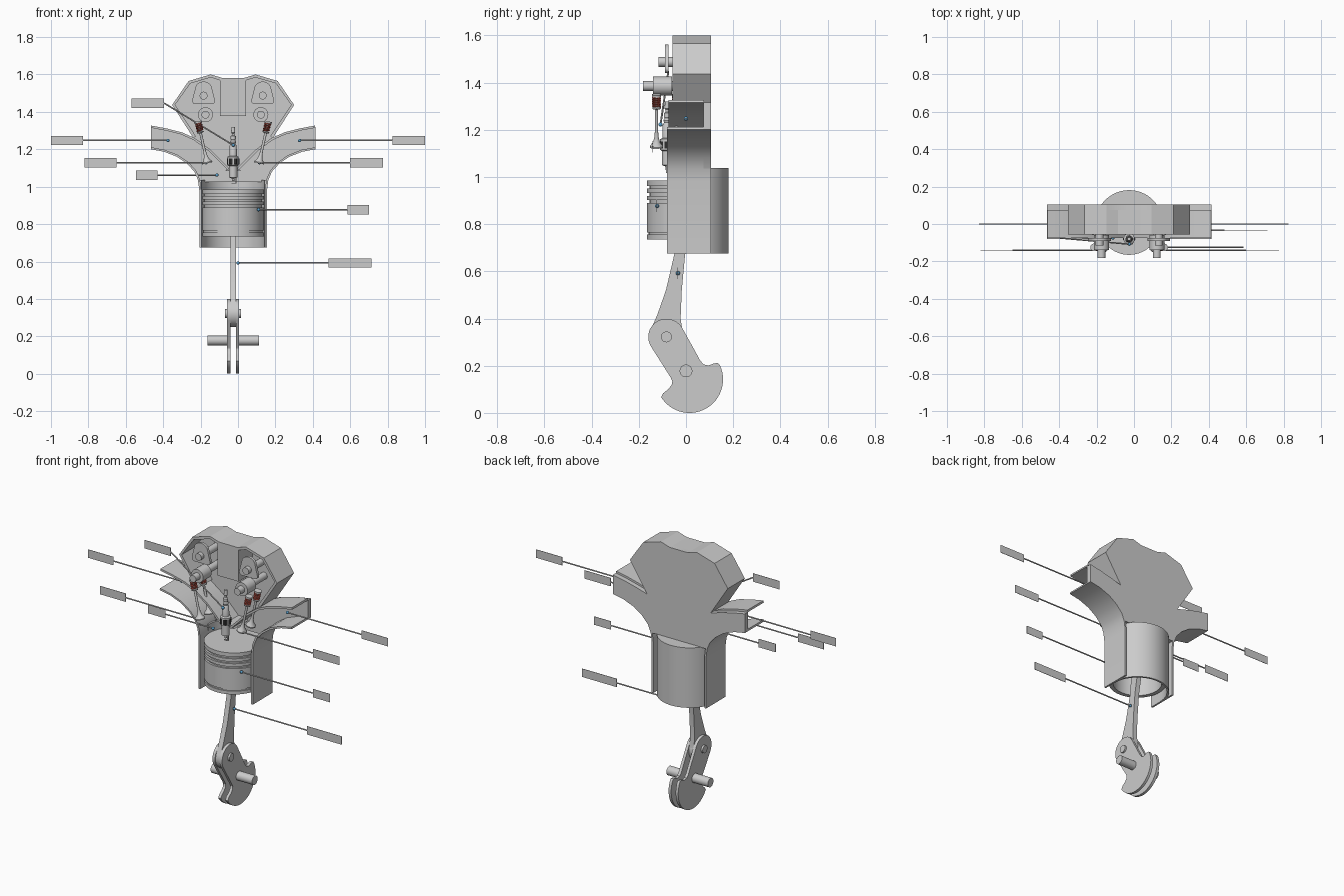
import bpy, bmesh, math
from math import sin, cos, pi, radians
from mathutils import Vector

if "Cube" in bpy.data.objects:
    bpy.data.objects.remove(bpy.data.objects["Cube"])

CX = -0.026  # engine centre line


def material(name, rgb):
    m = bpy.data.materials.new(name)
    m.diffuse_color = (*rgb, 1)
    m.use_nodes = True
    m.node_tree.nodes["Principled BSDF"].inputs["Base Color"].default_value = m.diffuse_color
    return m


RED = material("spring_red", (0.6, 0.1, 0.07))
BLUE = material("marker_blue", (0.1, 0.35, 0.6))
BLACK = material("plug_black", (0.03, 0.03, 0.03))


def finish(name, bm, mat=None):
    bmesh.ops.recalc_face_normals(bm, faces=bm.faces)
    me = bpy.data.meshes.new(name)
    bm.to_mesh(me)
    bm.free()
    ob = bpy.data.objects.new(name, me)
    bpy.context.collection.objects.link(ob)
    if mat:
        me.materials.append(mat)
    return ob


def prism(name, pts, axis, a, b, mat=None):
    """Extrude a 2D outline along x (pts = y,z), y (pts = x,z) or z (pts = x,y)."""
    place = {"x": lambda p, d: (d, p[0], p[1]),
             "y": lambda p, d: (p[0], d, p[1]),
             "z": lambda p, d: (p[0], p[1], d)}[axis]
    bm = bmesh.new()
    face = bm.faces.new([bm.verts.new(place(p, a)) for p in pts])
    ext = bmesh.ops.extrude_face_region(bm, geom=[face])["geom"]
    move = Vector(place((0, 0), b - a))
    bmesh.ops.translate(bm, vec=move, verts=[v for v in ext if isinstance(v, bmesh.types.BMVert)])
    return finish(name, bm, mat)


def ribbon(name, pts, t, a, b):
    """Wall of thickness t following an open path in x,z."""
    pts = [Vector(p) for p in pts]
    side = []
    for i, p in enumerate(pts):
        d = (pts[min(i + 1, len(pts) - 1)] - pts[max(i - 1, 0)]).normalized()
        side.append(p + Vector((-d.y, d.x)) * t)
    return prism(name, pts + side[::-1], "y", a, b)


def lathe(name, profile, base, axis=(0, 0, 1), mat=None, steps=40):
    """Spin a (radius, height) profile round an axis through base."""
    bm = bmesh.new()
    vs = [bm.verts.new((r, 0, h)) for r, h in profile]
    es = [bm.edges.new(e) for e in zip(vs, vs[1:])]
    bmesh.ops.spin(bm, geom=vs + es, cent=(0, 0, 0), axis=(0, 0, 1), angle=2 * pi, steps=steps)
    bmesh.ops.remove_doubles(bm, verts=bm.verts, dist=1e-5)
    rot = Vector((0, 0, 1)).rotation_difference(Vector(axis))
    for v in bm.verts:
        v.co = rot @ v.co + Vector(base)
    return finish(name, bm, mat)


def rod(name, p, q, r, mat=None, steps=24):
    d = Vector(q) - Vector(p)
    return lathe(name, [(0, 0), (r, 0), (r, d.length), (0, d.length)], p, d.normalized(), mat, steps)


def arc(cx, cy, r, a, b, n=20):
    return [(cx + r * cos(radians(a + (b - a) * i / n)), cy + r * sin(radians(a + (b - a) * i / n)))
            for i in range(n + 1)]


def shift(pts, s=1):
    return [(CX + s * x, z) for x, z in pts]


# Head outline and port walls, right half relative to the centre line
head = [(0.06, 1.582), (0.12, 1.6), (0.238, 1.565), (0.326, 1.437), (0.212, 1.26)]
port_top = [(0.44, 1.315), (0.36, 1.3), (0.28, 1.28), (0.212, 1.25), (0.13, 1.19), (0.07, 1.13), (0.03, 1.09)]
port_low = [(0.44, 1.2), (0.37, 1.187), (0.3, 1.16), (0.245, 1.122), (0.207, 1.08), (0.188, 1.035), (0.181, 0.98)]

# Back plate: head, ports and chamber roof in one slab
half = head + port_top[2::-1] + port_low[:-1]
prism("back_plate", shift(half) + shift(half[::-1], -1), "y", 0.075, 0.105)

# Head: thin rim, central block and plug seat
for s, side in ((1, "exhaust"), (-1, "intake")):
    ribbon(side + "_head_rim", shift(head, s), -0.016 * s, -0.057, 0.076)
    ribbon(side + "_port_upper_wall", shift(port_top, s), -0.012 * s, -0.075, 0.076)
    ribbon(side + "_port_lower_wall", shift(port_low + [(0.181, 0.676)], s), -0.011 * s, -0.08, 0.105)
prism("head_centre_block", shift([(-0.07, 1.378), (0.07, 1.378), (0.07, 1.582), (-0.07, 1.582)]), "y", -0.057, 0.076)
prism("plug_seat", shift([(-0.04, 1.085), (0.04, 1.085), (0.03, 1.1), (-0.03, 1.1)]), "y", -0.057, 0.076)

# Cylinder: cut half shell with a roof behind the back plate
outer = arc(CX, 0, 0.181, 0, 180, 32)
prism("cylinder_half", outer + arc(CX, 0, 0.169, 180, 0, 32), "z", 0.676, 1.035)
prism("cylinder_roof", arc(CX, 0, 0.181, 25, 155, 24), "z", 1.025, 1.037)

# Piston with ring grooves and hollow skirt
prof = [(0, 0.985), (0.165, 0.985)]
for z in (0.962, 0.932, 0.902):
    prof += [(0.165, z), (0.154, z), (0.154, z - 0.012), (0.165, z - 0.012)]
prof += [(0.165, 0.765), (0.158, 0.765), (0.158, 0.755), (0.165, 0.755),
         (0.165, 0.735), (0.14, 0.735), (0.14, 0.93), (0, 0.93)]
lathe("piston", prof, (CX, 0, 0), steps=56)
rod("wrist_pin", (CX - 0.14, 0, 0.85), (CX + 0.14, 0, 0.85), 0.03)

# Connecting rod
PY, PZ, SZ = -0.083, 0.322, 0.178
prism("connecting_rod", [(-0.15, 0.35), (-0.12, 0.42), (-0.085, 0.52), (-0.05, 0.67), (-0.03, 0.85),
                         (0.03, 0.85), (-0.004, 0.67), (-0.018, 0.52), (-0.023, 0.4), (-0.014, 0.34)],
      "x", CX - 0.015, CX + 0.015)
prism("rod_small_end", arc(0, 0.85, 0.045, 0, 345, 23), "x", CX - 0.03, CX + 0.03)
prism("rod_big_end", arc(PY, PZ, 0.072, 0, 350, 35), "x", CX - 0.015, CX + 0.015)

# Crankshaft: two counterweighted webs, pin and shaft ends
web = (arc(PY, PZ, 0.077, 210, 30) + [(0.035, 0.268), (0.06, 0.222), (0.075, 0.205), (0.095, 0.201), (0.12, 0.21),
       (0.135, 0.211)] + arc(0.015, 0.142, 0.142, 25, -148, 30)
       + [(-0.096, 0.084), (-0.075, 0.1), (-0.06, 0.12), (-0.058, 0.135), (-0.065, 0.15)])
for s, side in ((1, "right"), (-1, "left")):
    prism(side + "_crank_web", web, "x", CX + s * 0.015, CX + s * 0.032)
    rod(side + "_crank_shaft", (CX + s * 0.02, 0, SZ), (CX + s * 0.138, 0, SZ), 0.027)
rod("crank_pin", (CX - 0.043, PY, PZ), (CX + 0.043, PY, PZ), 0.023)

# Valve gear on both sides
for s, side in ((1, "exhaust"), (-1, "intake")):
    x, z = CX + s * 0.158, 1.487
    cam = (arc(x, z + 0.027, 0.048, 150, 30, 12) + arc(x + 0.043, z - 0.028, 0.018, 20, -100, 8)
           + arc(x - 0.043, z - 0.028, 0.018, 280, 160, 8))
    prism(side + "_cam", cam, "y", -0.09, -0.074)
    rod(side + "_camshaft", (x, -0.116, z), (x, 0.08, z), 0.021)
    x, z = CX + s * 0.148, 1.385
    rod(side + "_rocker", (x, -0.14, z), (x, -0.06, z), 0.04)
    rod(side + "_rocker_pin", (x, -0.182, z), (x, 0.08, z), 0.021)
    for n, y in enumerate((-0.125, -0.04)):
        foot = Vector((CX + s * 0.138, y, 1.125))
        top = Vector((CX + s * 0.188, y, 1.35))
        d = (top - foot).normalized()
        lathe(f"{side}_valve_{n}", [(0, 0), (0.028, 0), (0.028, 0.006), (0.015, 0.022), (0.009, 0.045),
                                    (0.007, 0.07), (0.007, 0.165), (0.018, 0.168), (0.018, 0.174), (0.007, 0.176),
                                    (0.007, 0.218), (0.02, 0.22), (0.02, 0.23), (0, 0.23)], foot, d, steps=24)
        # Spring as a bevelled helix
        u = Vector((0, 1, 0))
        w = d.cross(u)
        cu = bpy.data.curves.new(f"{side}_spring_{n}", "CURVE")
        cu.dimensions, cu.bevel_depth, cu.bevel_resolution = "3D", 0.0035, 1
        sp = cu.splines.new("POLY")
        sp.points.add(60)
        for i, p in enumerate(sp.points):
            a = i / 60 * 2 * pi * 5
            p.co = (*(foot + d * (0.176 + 0.044 * i / 60) + (u * cos(a) + w * sin(a)) * 0.016), 1)
        cu.materials.append(RED)
        bpy.context.collection.objects.link(bpy.data.objects.new(cu.name, cu))

# Spark plug
PLUG = (CX, -0.08, 0)
lathe("spark_plug", [(0, 1.32), (0.009, 1.32), (0.011, 1.29), (0.007, 1.285), (0.007, 1.275), (0.014, 1.27),
                     (0.014, 1.255), (0.011, 1.25), (0.016, 1.24), (0.013, 1.23), (0.019, 1.22), (0.02, 1.165),
                     (0.03, 1.16), (0.03, 1.115), (0.022, 1.11), (0.022, 1.05), (0.008, 1.045), (0.006, 1.03),
                     (0, 1.03)], PLUG, steps=24)
lathe("plug_hex", [(0.02, 1.152), (0.034, 1.15), (0.034, 1.12), (0.02, 1.118)], PLUG, mat=BLACK, steps=6)
prism("plug_electrode", shift([(0.012, 1.05), (0.018, 1.05), (0.018, 1.016), (-0.008, 1.016), (-0.008, 1.021),
                               (0.012, 1.021)]), "y", -0.085, -0.075)

# Callouts: marker dot, leader line and blank tag (dot, line end, tag far edge)
callouts = {"intake_port": ((-0.375, 0, 1.247), (-0.83, 0, 1.247), -1.0),
            "exhaust_port": ((0.33, 0, 1.247), (0.825, 0, 1.247), 1.0),
            "intake_valve": ((-0.17, -0.14, 1.128), (-0.65, -0.14, 1.128), -0.82),
            "exhaust_valve": ((0.115, -0.14, 1.128), (0.6, -0.14, 1.128), 0.775),
            "cylinder": ((-0.113, -0.075, 1.062), (-0.43, -0.075, 1.062), -0.545),
            "piston": ((0.11, -0.123, 0.877), (0.585, -0.123, 0.877), 0.7),
            "crank_rod": ((0.0, -0.034, 0.592), (0.485, -0.034, 0.592), 0.715),
            "spark_plug": ((-0.025, -0.108, 1.222), (-0.395, -0.075, 1.447), -0.57)}
for name, (dot, end, far) in callouts.items():
    bm = bmesh.new()
    bmesh.ops.create_icosphere(bm, subdivisions=2, radius=0.009)
    bmesh.ops.translate(bm, vec=dot, verts=bm.verts)
    finish(name + "_marker", bm, BLUE)
    rod(name + "_leader", dot, end, 0.004, steps=8)
    z = end[2]
    prism(name + "_blank_tag", [(end[0], z - 0.025), (far, z - 0.025), (far, z + 0.025), (end[0], z + 0.025)],
          "y", end[1] - 0.001, end[1] + 0.001)

# Smooth round parts, keep hard edges
for ob in bpy.data.objects:
    ob.select_set(ob.type == "MESH")
bpy.context.view_layer.objects.active = bpy.data.objects["piston"]
bpy.ops.object.shade_smooth_by_angle(angle=radians(30))
